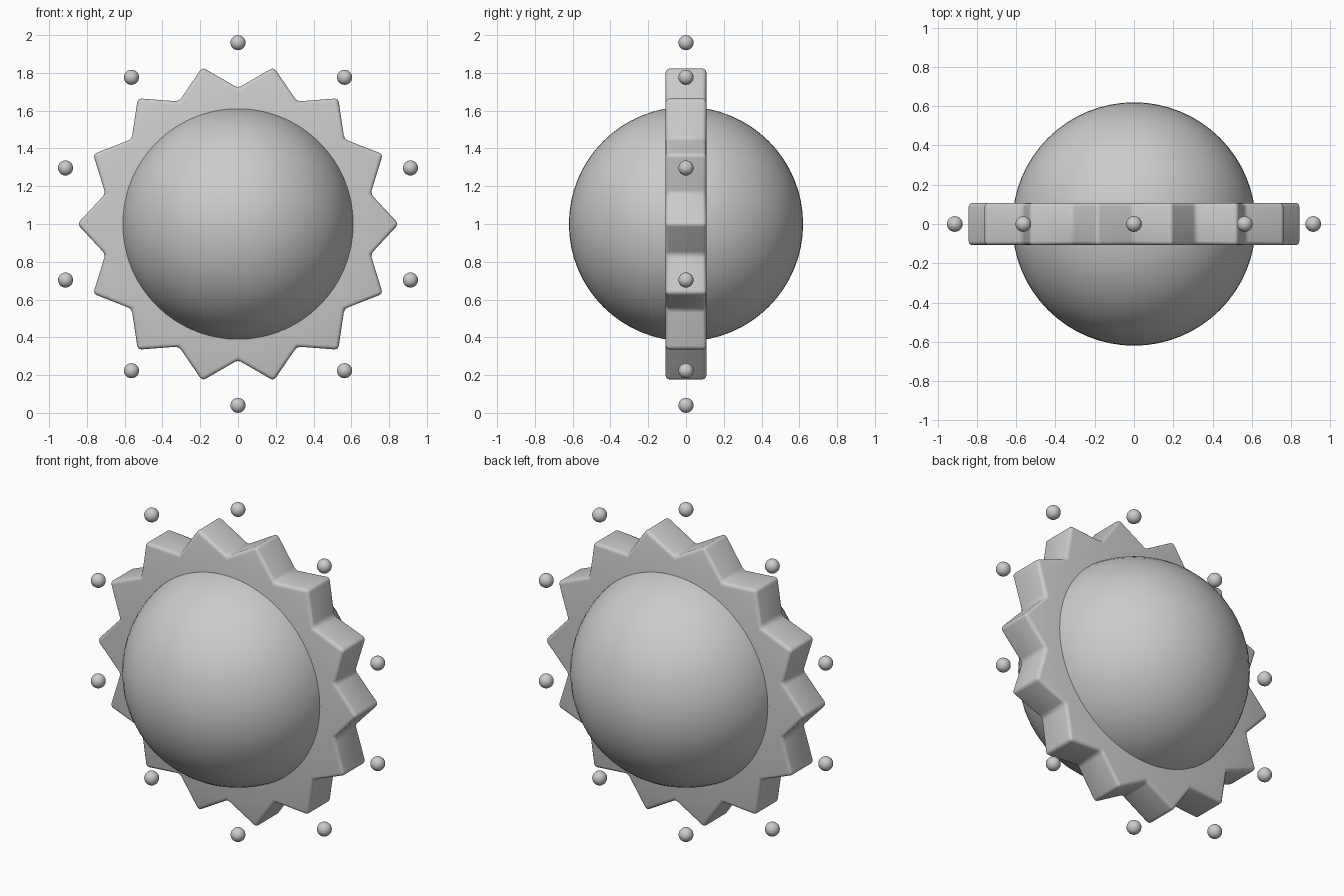
import bpy, bmesh
from math import sin, cos, pi, radians

if "Cube" in bpy.data.objects:
    bpy.data.objects.remove(bpy.data.objects["Cube"])

CENTRE_Z = 1.0


def ball(name, radius, location, segments, rings):
    bpy.ops.mesh.primitive_uv_sphere_add(segments=segments, ring_count=rings,
                                         radius=radius, location=location)
    obj = bpy.context.object
    obj.name = name
    bpy.ops.object.shade_smooth()
    return obj


# Central sphere
ball("core_sphere", 0.62, (0, 0, CENTRE_Z), 64, 32)

# Toothed disc: star profile extruded along y, then bevelled
TEETH, TIP_R, ROOT_R, HALF = 14, 0.851, 0.72, 0.108
bm = bmesh.new()
verts = []
for i in range(TEETH * 2):
    a = pi * i / TEETH
    r = ROOT_R if i % 2 else TIP_R
    verts.append(bm.verts.new((r * cos(a), -HALF, r * sin(a))))
face = bm.faces.new(verts)
new = bmesh.ops.extrude_face_region(bm, geom=[face])["geom"]
bmesh.ops.translate(bm, vec=(0, 2 * HALF, 0),
                    verts=[g for g in new if isinstance(g, bmesh.types.BMVert)])
bmesh.ops.recalc_face_normals(bm, faces=bm.faces)
mesh = bpy.data.meshes.new("toothed_disc")
bm.to_mesh(mesh)
bm.free()
disc = bpy.data.objects.new("toothed_disc", mesh)
disc.location.z = CENTRE_Z
bpy.context.collection.objects.link(disc)
bevel = disc.modifiers.new("Bevel", "BEVEL")
bevel.width = 0.02
bevel.segments = 3
bevel.limit_method = "ANGLE"
bevel.angle_limit = radians(30)
bpy.ops.object.select_all(action="DESELECT")
disc.select_set(True)
bpy.context.view_layer.objects.active = disc
bpy.ops.object.modifier_apply(modifier="Bevel")
bpy.ops.object.shade_smooth_by_angle(angle=radians(35))

# Ring of small floating balls
for i in range(10):
    a = 2 * pi * i / 10
    ball(f"small_ball_{i + 1}", 0.04,
         (0.96 * sin(a), 0, CENTRE_Z + 0.96 * cos(a)), 24, 12)
